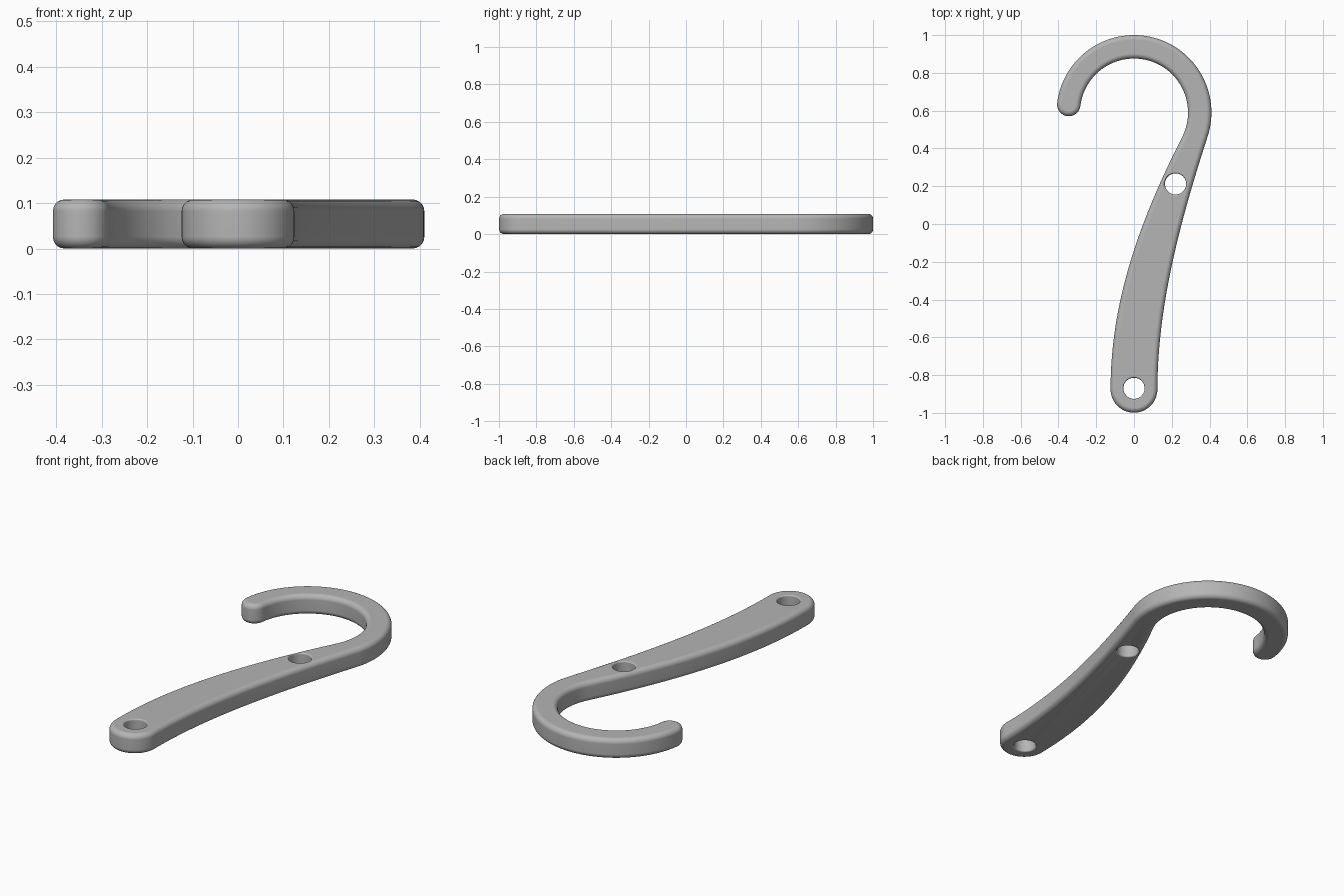
import bpy, bmesh
from math import cos, sin, radians, pi
from mathutils import Vector, Matrix
from mathutils.geometry import interpolate_bezier

cube = bpy.data.objects.get("Cube")
if cube:
    bpy.data.objects.remove(cube)

THICK = 0.108          # height of the flat bar
FILLET = 0.026         # rounding of the outer rim
HOOK = Vector((0, 0.59))
R_OUT, R_IN = 0.41, 0.286
BASE = Vector((0, -0.875))
R_BASE = 0.124
HOLES = [(0, -0.87), (0.22, 0.212)]
R_HOLE = 0.056

grey = bpy.data.materials.new("plain grey")
grey.use_nodes = True
colour = (0.46, 0.46, 0.46, 1)
grey.diffuse_color = colour
grey.node_tree.nodes["Principled BSDF"].inputs["Base Color"].default_value = colour


def arc(centre, radius, start, end, steps):
    angles = [radians(start + (end - start) * i / steps) for i in range(steps + 1)]
    return [centre + radius * Vector((cos(a), sin(a))) for a in angles]


def shaft_edge(radius, angle, end, pull):
    """Curve leaving the hook on a tangent and reaching the base end vertically."""
    a = radians(angle)
    start = HOOK + radius * Vector((cos(a), sin(a)))
    return interpolate_bezier(start, start + pull * Vector((sin(a), -cos(a))),
                              end + Vector((0, 0.45)), end, 32)


# Outline: hook outside, rounded tip, hook inside, shaft, rounded base, shaft
TIP = 173
tip_centre = HOOK + (R_OUT + R_IN) / 2 * Vector((cos(radians(TIP)), sin(radians(TIP))))
outline = arc(HOOK, R_OUT, -18, TIP, 64)
outline += arc(tip_centre, (R_OUT - R_IN) / 2, TIP, TIP + 180, 16)[1:-1]
outline += arc(HOOK, R_IN, TIP, -27, 56)
outline += shaft_edge(R_IN, -27, BASE - Vector((R_BASE, 0)), 0.52)[1:]
outline += arc(BASE, R_BASE, 180, 360, 32)[1:]
outline += shaft_edge(R_OUT, -18, BASE + Vector((R_BASE, 0)), 0.45)[::-1][1:-1]

# Bar: extruded outline
bm = bmesh.new()
bottom = bm.faces.new([bm.verts.new((p.x, p.y, 0)) for p in outline])
ext = bmesh.ops.extrude_face_region(bm, geom=[bottom])
bmesh.ops.translate(bm, vec=(0, 0, THICK),
                    verts=[v for v in ext["geom"] if isinstance(v, bmesh.types.BMVert)])
bmesh.ops.recalc_face_normals(bm, faces=bm.faces)
mesh = bpy.data.meshes.new("hook_handle")
bm.to_mesh(mesh)
bm.free()
mesh.materials.append(grey)
hook = bpy.data.objects.new("hook_handle", mesh)
bpy.context.collection.objects.link(hook)

# Hole cutters: turned profiles that flare where they meet the faces
lip = 0.008
flare = [(R_HOLE + lip * (1 - cos(a)), THICK - lip + lip * sin(a))
         for a in (i * pi / 8 for i in range(5))]
half = flare + [(R_HOLE + lip, THICK + 0.05)]
profile = [(r, THICK - z) for r, z in reversed(half)] + half
bm = bmesh.new()
for x, y in HOLES:
    rings = []
    for r, z in profile:
        ring = bmesh.ops.create_circle(bm, segments=48, radius=r,
                                       matrix=Matrix.Translation((x, y, z)))["verts"]
        rings.append(ring)
    for low, high in zip(rings, rings[1:]):
        for i in range(48):
            j = (i + 1) % 48
            bm.faces.new((low[i], low[j], high[j], high[i]))
    bm.faces.new(rings[0])
    bm.faces.new(rings[-1])
bmesh.ops.recalc_face_normals(bm, faces=bm.faces)
cut_mesh = bpy.data.meshes.new("hole_cutter")
bm.to_mesh(cut_mesh)
bm.free()
cut_mesh.materials.append(grey)
cutter = bpy.data.objects.new("hole_cutter", cut_mesh)
cutter.hide_render = True
bpy.context.collection.objects.link(cutter)

# Round the rim, cut the holes, then shade smoothly with flat faces kept flat
bevel = hook.modifiers.new("rim", "BEVEL")
bevel.width = FILLET
bevel.segments = 5
bevel.limit_method = "ANGLE"
bevel.angle_limit = radians(60)
drill = hook.modifiers.new("holes", "BOOLEAN")
drill.operation = "DIFFERENCE"
drill.solver = "EXACT"
drill.object = cutter

bpy.ops.object.select_all(action="DESELECT")
hook.select_set(True)
bpy.context.view_layer.objects.active = hook
for name in ("rim", "holes"):
    bpy.ops.object.modifier_apply(modifier=name)
bpy.data.objects.remove(cutter)
bpy.ops.object.shade_smooth_by_angle(angle=radians(40))
weighted = hook.modifiers.new("even_normals", "WEIGHTED_NORMAL")
weighted.keep_sharp = True
